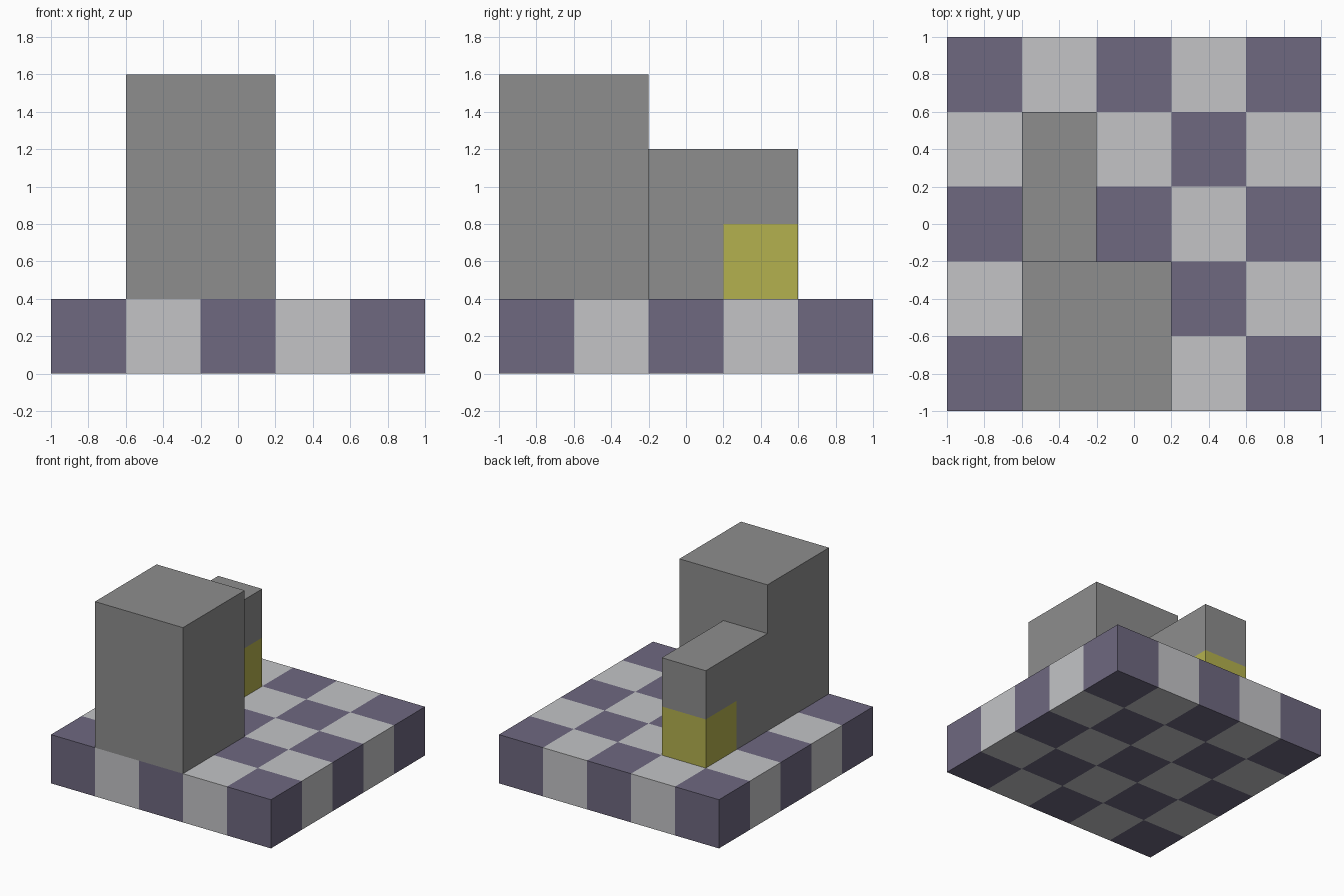
import bpy
import bmesh
from mathutils import Vector

if "Cube" in bpy.data.objects:
    bpy.data.objects.remove(bpy.data.objects["Cube"], do_unlink=True)

CELL = 0.4


def linear(v):
    v /= 255
    return v / 12.92 if v <= 0.04045 else ((v + 0.055) / 1.055) ** 2.4


def material(name, *rgb):
    colour = [linear(v) for v in rgb] + [1]
    mat = bpy.data.materials.new(name)
    mat.use_nodes = True
    mat.diffuse_color = colour
    bsdf = next(n for n in mat.node_tree.nodes if n.type == "BSDF_PRINCIPLED")
    bsdf.inputs["Base Color"].default_value = colour
    return mat


def box(name, low, high, mats, cuts=(), rule=None):
    """Box between two corners, cut at (axis, position) planes, coloured by rule."""
    low, high = Vector(low), Vector(high)
    bm = bmesh.new()
    bmesh.ops.create_cube(bm, size=1)
    bmesh.ops.scale(bm, vec=high - low, verts=bm.verts)
    bmesh.ops.translate(bm, vec=(low + high) / 2, verts=bm.verts)
    for axis, position in cuts:
        normal = Vector((0, 0, 0))
        normal[axis] = 1
        bmesh.ops.bisect_plane(bm, geom=bm.verts[:] + bm.edges[:] + bm.faces[:],
                               plane_co=normal * position, plane_no=normal)
    if rule:
        for face in bm.faces:
            face.material_index = rule(face.calc_center_median())
    mesh = bpy.data.meshes.new(name)
    bm.to_mesh(mesh)
    bm.free()
    for mat in mats:
        mesh.materials.append(mat)
    obj = bpy.data.objects.new(name, mesh)
    bpy.context.collection.objects.link(obj)
    return obj


purple = material("dusky purple", 110, 104, 128)
pale = material("pale grey", 195, 196, 198)
stone = material("stone grey", 141, 141, 141)
yellow = material("olive yellow", 180, 177, 78)


def checker(c):
    column, row = (min(int((v + 1) / CELL), 4) for v in (c.x, c.y))
    return (column + row) % 2


# Checkered floor slab, with the pattern running down its sides
lines = [(axis, -1 + CELL * i) for axis in (0, 1) for i in range(1, 5)]
box("checkered_base", (-1, -1, 0), (1, 1, CELL), [purple, pale], lines, checker)

# Tall tower, flush with the front edge
box("tower", (-0.6, -1, CELL), (0.2, -0.2, 1.6), [stone])

# Lower wall behind the tower, with a yellow block in its back bottom corner
box("rear_wall", (-0.6, -0.2, CELL), (-0.2, 0.6, 1.2), [stone, yellow],
    [(1, 0.2), (2, 0.8)], lambda c: int(c.y > 0.2 and c.z < 0.8))
